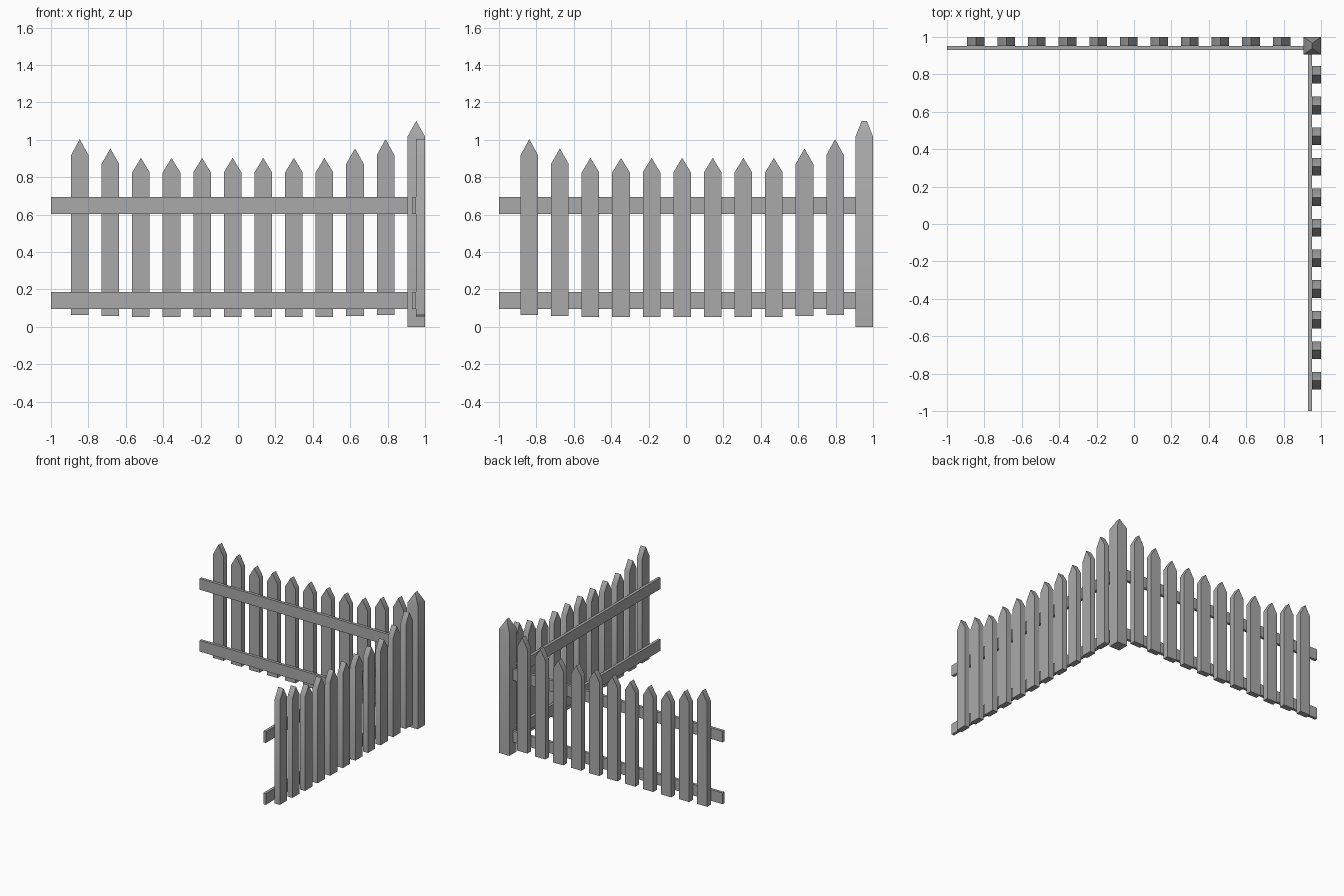
import bpy, bmesh, math

if "Cube" in bpy.data.objects:
    bpy.data.objects.remove(bpy.data.objects["Cube"])

W = 0.094          # picket and post width

grey = bpy.data.materials.new("dark_grey")
grey.diffuse_color = (0.4, 0.4, 0.4, 1)
grey.use_nodes = True
grey.node_tree.nodes["Principled BSDF"].inputs["Base Color"].default_value = grey.diffuse_color


def finish(name, bm):
    bmesh.ops.recalc_face_normals(bm, faces=bm.faces[:])
    me = bpy.data.meshes.new(name)
    bm.to_mesh(me)
    bm.free()
    me.materials.append(grey)
    # Soft shoulders below the points, all other edges sharp
    me.shade_smooth()
    me.set_sharp_from_angle(angle=math.radians(40))
    ob = bpy.data.objects.new(name, me)
    bpy.context.collection.objects.link(ob)
    return ob


def extrude_profile(name, profile, d0, d1, swap):
    """Extrude a (along, z) outline through the fence depth; swap turns it onto the side run."""
    bm = bmesh.new()
    place = (lambda a, d, z: (d, a, z)) if swap else (lambda a, d, z: (a, d, z))
    face = bm.faces.new([bm.verts.new(place(a, d0, z)) for a, z in profile])
    out = bmesh.ops.extrude_face_region(bm, geom=[face])
    verts = [g for g in out["geom"] if isinstance(g, bmesh.types.BMVert)]
    bmesh.ops.translate(bm, verts=verts, vec=place(0, d1 - d0, 0))
    # Keep the starting cap so the solid is closed
    if not face.is_valid:
        bm.faces.new([v for v in bm.verts if v not in verts])
    return finish(name, bm)


def fence_run(prefix, first, swap):
    # Pointed pickets, taller toward both ends
    for i in range(11):
        lift = max(0, 2 - min(i, 10 - i))
        a = first + i * 0.1635
        top, bottom = 0.903 + 0.05 * lift, 0.053 + 0.005 * lift
        shoulder = top - 0.078 - 0.004 * lift
        outline = [(a - W / 2, bottom), (a + W / 2, bottom), (a + W / 2, shoulder),
                   (a, top), (a - W / 2, shoulder)]
        extrude_profile(f"{prefix}_picket_{i + 1}", outline, 0.953, 1.0, swap)
    # Two horizontal rails on the inner face
    for label, z0, z1 in (("lower", 0.095, 0.187), ("upper", 0.603, 0.695)):
        outline = [(-1, z0), (0.91, z0), (0.91, z1), (-1, z1)]
        extrude_profile(f"{prefix}_{label}_rail", outline, 0.93, 0.953, swap)


fence_run("back", -0.846, False)
fence_run("side", -0.838, True)

# Corner post with a hipped cap
bm = bmesh.new()
lo, hi, mid = 1 - W, 1.0, 1 - W / 2
corners = [(lo, lo), (hi, lo), (hi, hi), (lo, hi)]
base = [bm.verts.new((x, y, 0)) for x, y in corners]
eave = [bm.verts.new((x, y, 1.017)) for x, y in corners]
front_tip = bm.verts.new((mid, mid - 0.014, 1.1))
back_tip = bm.verts.new((mid, mid + 0.014, 1.1))
bm.faces.new(base)
for i in range(4):
    j = (i + 1) % 4
    bm.faces.new((base[i], base[j], eave[j], eave[i]))
bm.faces.new((eave[0], eave[1], front_tip))
bm.faces.new((eave[1], eave[2], back_tip, front_tip))
bm.faces.new((eave[2], eave[3], back_tip))
bm.faces.new((eave[3], eave[0], front_tip, back_tip))
finish("corner_post", bm)
